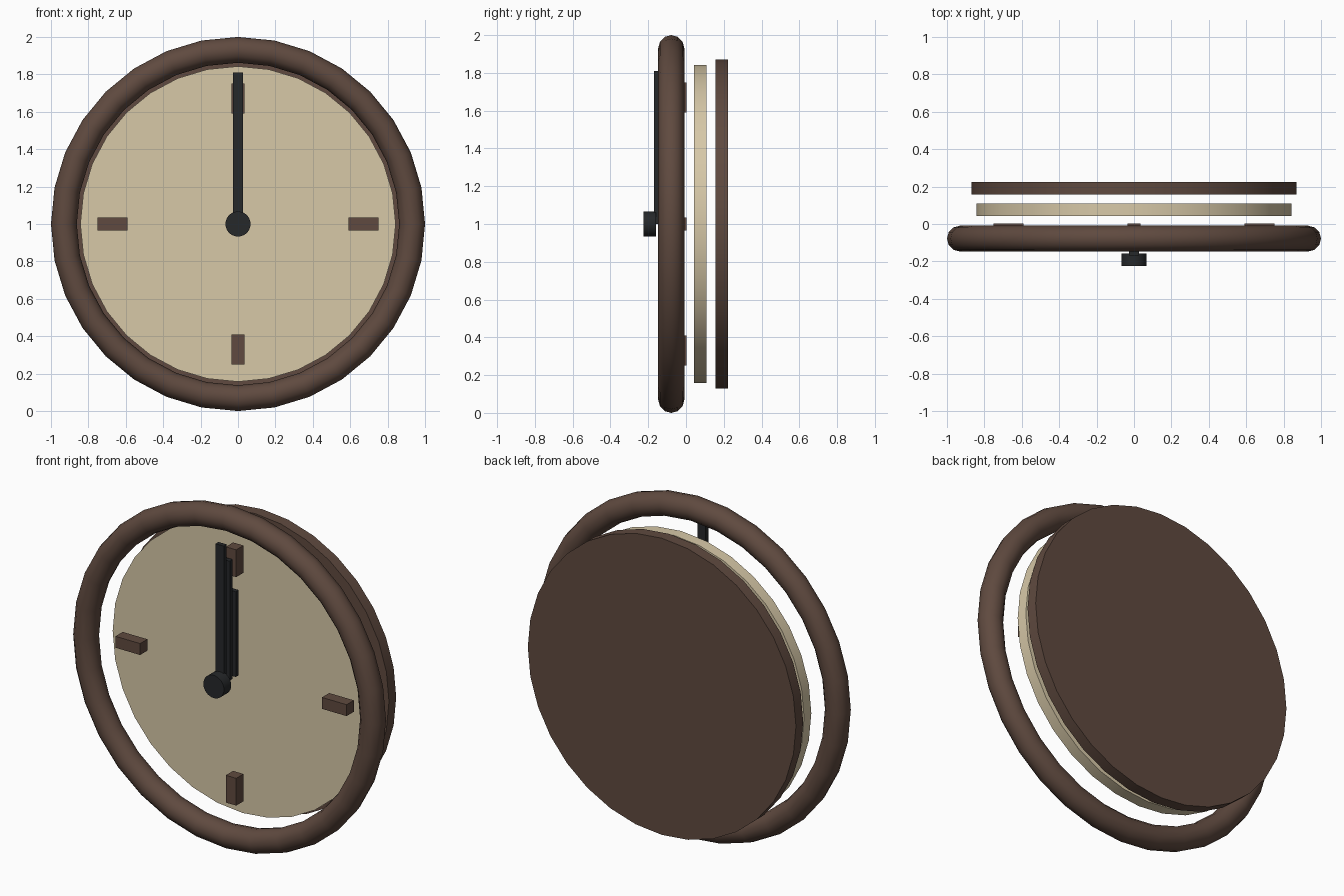
import bpy
from math import pi, sin, cos

cube = bpy.data.objects.get("Cube")
if cube:
    bpy.data.objects.remove(cube, do_unlink=True)


def material(name, rgb):
    mat = bpy.data.materials.new(name)
    mat.use_nodes = True
    mat.diffuse_color = (*rgb, 1)
    mat.node_tree.nodes["Principled BSDF"].inputs["Base Color"].default_value = (*rgb, 1)
    return mat


brown = material("dark_wood", (0.115, 0.068, 0.050))
cream = material("cream_face", (0.68, 0.58, 0.39))
black = material("black_metal", (0.019, 0.021, 0.023))


def finish(name, mat, smooth=False):
    obj = bpy.context.object
    obj.name = name
    obj.data.materials.append(mat)
    bpy.ops.object.transform_apply(location=False, rotation=True, scale=True)
    if smooth:
        bpy.ops.object.shade_smooth_by_angle(angle=pi / 5)
    return obj


def disc(name, mat, radius, y, depth=0.067):
    bpy.ops.mesh.primitive_cylinder_add(vertices=32, radius=radius, depth=depth,
                                        location=(0, y, 1), rotation=(pi / 2, 0, 0))
    return finish(name, mat, True)


def box(name, mat, centre, size):
    bpy.ops.mesh.primitive_cube_add(size=1, location=centre)
    bpy.context.object.scale = size
    return finish(name, mat)


# Case: back plate, dial and front ring, floating apart
disc("back_plate", brown, 0.87, 0.19)
disc("dial", cream, 0.843, 0.076)
bpy.ops.mesh.primitive_torus_add(major_segments=32, minor_segments=12, major_radius=0.931,
                                 minor_radius=0.069, location=(0, -0.078, 1),
                                 rotation=(pi / 2, 0, 0))
finish("front_ring", brown, True)

# Hour markers at the quarters
for i, side in enumerate(("left", "top", "right", "bottom")):
    a = i * pi / 2
    size = (0.067, 0.067, 0.16) if i % 2 else (0.16, 0.067, 0.067)
    box("marker_" + side, brown, (0.67 * cos(a), -0.031, 1 + 0.67 * sin(a)), size)

# Three hands, one behind another, all pointing up
for name, y, length in (("hour_hand", -0.045, 0.5),
                        ("minute_hand", -0.1, 0.7),
                        ("second_hand", -0.156, 0.81)):
    box(name, black, (0, y, 1 + length / 2), (0.053, 0.027, length))

# Centre knob
disc("centre_knob", black, 0.067, -0.192)
